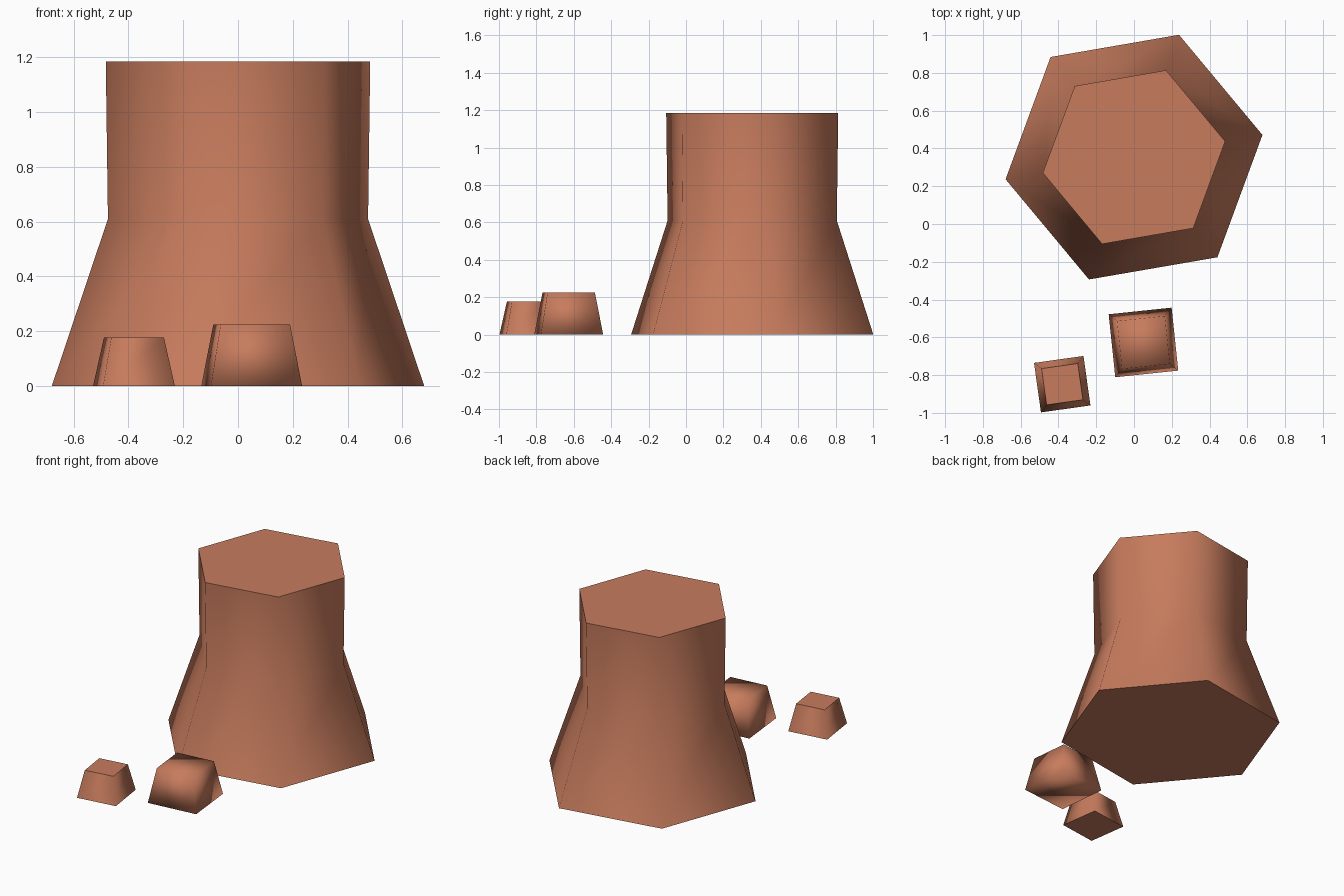
import bpy, bmesh, math

if "Cube" in bpy.data.objects:
    bpy.data.objects.remove(bpy.data.objects["Cube"])

# One flat clay colour for everything
clay = bpy.data.materials.new("clay_brown")
clay.diffuse_color = (0.57, 0.20, 0.11, 1.0)
clay.use_nodes = True
clay.node_tree.nodes["Principled BSDF"].inputs["Base Color"].default_value = clay.diffuse_color


def tapered_prism(name, centre, sides, angle, rings, flat_caps=True):
    """Closed prism lofted through (radius, z) rings, with smooth walls."""
    bm = bmesh.new()
    loops = []
    for radius, z in rings:
        loop = []
        for i in range(sides):
            a = math.radians(angle) + math.tau * i / sides
            loop.append(bm.verts.new((radius * math.cos(a), radius * math.sin(a), z)))
        loops.append(loop)
    for low, high in zip(loops, loops[1:]):
        for i in range(sides):
            j = (i + 1) % sides
            bm.faces.new((low[i], low[j], high[j], high[i]))
    caps = [bm.faces.new(loops[0][::-1]), bm.faces.new(loops[-1])]
    for face in bm.faces:
        face.smooth = True
    if flat_caps:
        for cap in caps:
            cap.smooth = False
            for edge in cap.edges:
                edge.smooth = False
    mesh = bpy.data.meshes.new(name)
    bm.to_mesh(mesh)
    bm.free()
    mesh.materials.append(clay)
    obj = bpy.data.objects.new(name, mesh)
    obj.location = (centre[0], centre[1], 0)
    bpy.context.collection.objects.link(obj)
    return obj


# Large hexagonal column with a flared foot
tapered_prism("rock_column", (0, 0.354), 6, 9.8,
              [(0.69, 0), (0.482, 0.61), (0.49, 1.185)])

# Small loose stones in front
tapered_prism("small_stone", (-0.38, -0.848), 4, 53,
              [(0.187, 0), (0.137, 0.177)])
tapered_prism("rounded_stone", (0.05, -0.627), 4, 51,
              [(0.237, 0), (0.18, 0.225)], flat_caps=False)
